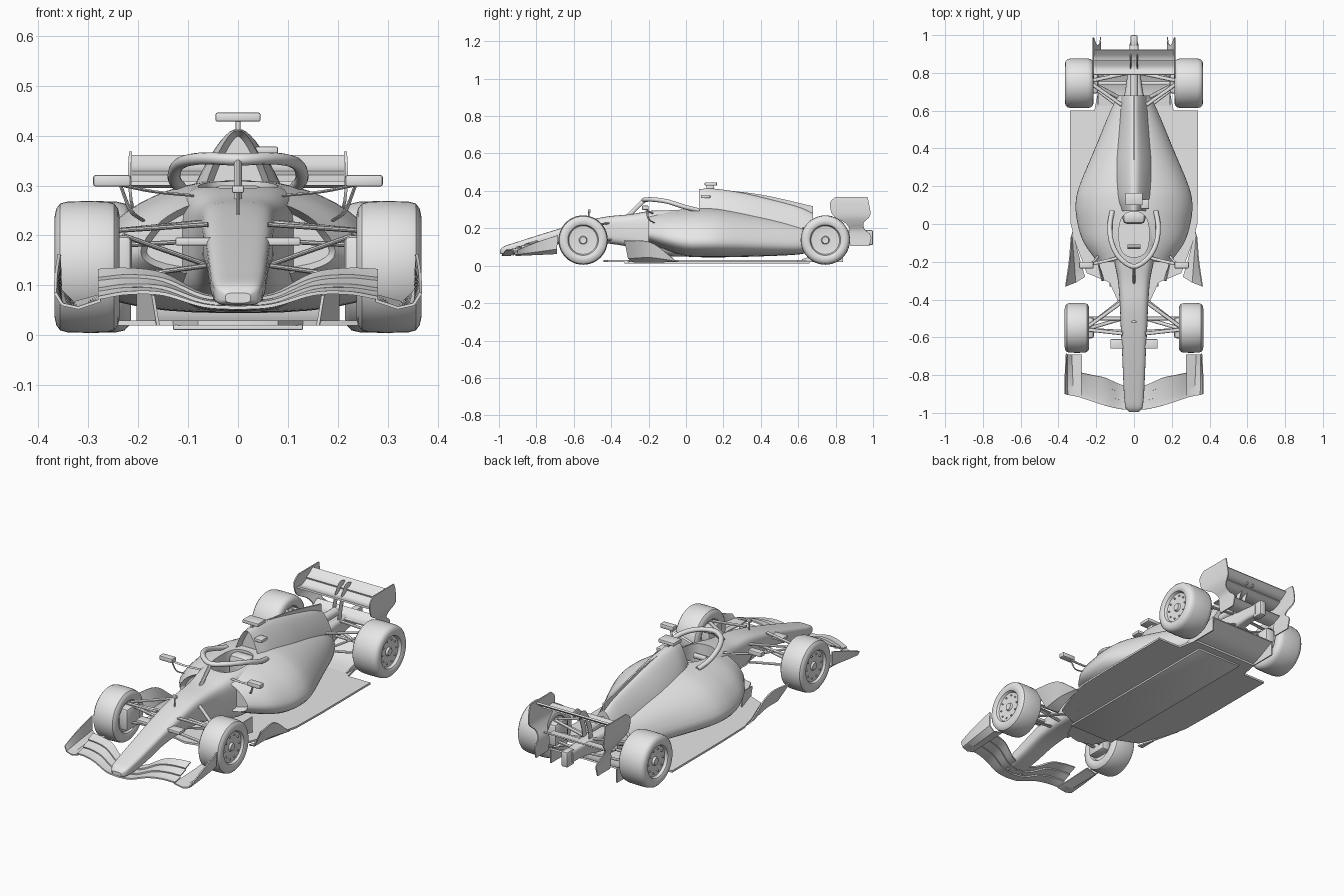
import bpy, bmesh, math
from mathutils import Vector

old = bpy.data.objects.get("Cube")
if old:
    bpy.data.objects.remove(old, do_unlink=True)

GREY = (0.8, 0.8, 0.8, 1)
paint = bpy.data.materials.new("light_grey")
paint.use_nodes = True
paint.diffuse_color = GREY
paint.node_tree.nodes["Principled BSDF"].inputs["Base Color"].default_value = GREY
parts = []


def smooth(pts, n=6):
    """Pass a smooth curve through tuples of any length."""
    p = [tuple(2 * a - b for a, b in zip(pts[0], pts[1]))] + list(pts)
    p.append(tuple(2 * a - b for a, b in zip(pts[-1], pts[-2])))
    out = []
    for a, b, c, d in zip(p, p[1:], p[2:], p[3:]):
        for k in range(n):
            t = k / n
            out.append(tuple(0.5 * (2 * q + (r - o) * t + (2 * o - 5 * q + 4 * r - s) * t * t
                                    + (3 * q - o - 3 * r + s) * t ** 3)
                             for o, q, r, s in zip(a, b, c, d)))
    return out + [tuple(pts[-1])]


def bake(ob):
    dg = bpy.context.evaluated_depsgraph_get()
    mesh = bpy.data.meshes.new_from_object(ob.evaluated_get(dg))
    ob.modifiers.clear()
    ob.data = mesh


def skin(name, rings, closed=True, thick=0, mirror=False, inlet=0):
    """Join rows of points into a solid loft or a thin sheet."""
    bm = bmesh.new()
    rows = [[bm.verts.new(p) for p in r] for r in rings]
    n = len(rows[0])
    for a, b in zip(rows, rows[1:]):
        for i in range(n if closed else n - 1):
            j = (i + 1) % n
            bm.faces.new((a[i], a[j], b[j], b[i]))
    if closed:
        front = bm.faces.new(rows[0])
        bm.faces.new(rows[-1])
    bmesh.ops.recalc_face_normals(bm, faces=bm.faces)
    if inlet:
        bmesh.ops.inset_region(bm, faces=[front], thickness=0.012)
        bmesh.ops.translate(bm, verts=front.verts, vec=(0, inlet, 0))
    if mirror:
        twin = bmesh.ops.duplicate(bm, geom=bm.verts[:] + bm.edges[:] + bm.faces[:])["geom"]
        for e in twin:
            if isinstance(e, bmesh.types.BMVert):
                e.co.x *= -1
        bmesh.ops.reverse_faces(bm, faces=[f for f in twin if isinstance(f, bmesh.types.BMFace)])
    mesh = bpy.data.meshes.new(name)
    bm.to_mesh(mesh)
    bm.free()
    mesh.materials.append(paint)
    ob = bpy.data.objects.new(name, mesh)
    bpy.context.collection.objects.link(ob)
    if thick:
        mod = ob.modifiers.new("thickness", "SOLIDIFY")
        mod.thickness, mod.offset = thick, 0
        bake(ob)
    parts.append(ob)
    return ob


def sheet(name, rows, thick=0.006, mirror=True, n=6):
    return skin(name, rows if n == 1 else [smooth(r, n) for r in rows], False, thick, mirror)


def section(y, hw, zb, zt, power=3, taper=0, count=40):
    """Rounded cross-section that can narrow towards the top."""
    ring = []
    for i in range(count):
        a = 2 * math.pi * i / count
        c, s = math.cos(a), math.sin(a)
        u = math.copysign(abs(s) ** (2 / power), s)
        x = math.copysign(abs(c) ** (2 / power), c) * hw * (1 - taper * (u + 1) / 2)
        ring.append((x, y, (zb + zt) / 2 + u * (zt - zb) / 2))
    return ring


def body(name, table, power, taper=0, inlet=0):
    return skin(name, [section(*r, power, taper) for r in smooth(table, 4)], inlet=inlet)


def tube(name, pts, rx, rz, mirror=True, n=1, sides=10):
    """Sweep an oval along a path."""
    path = [Vector(p) for p in (smooth(pts, n) if n > 1 else pts)]
    rings = []
    for i, p in enumerate(path):
        q = (path[min(i + 1, len(path) - 1)] - path[max(i - 1, 0)]).to_track_quat("Z", "Y")
        rings.append([p + q @ Vector((rx * math.cos(k * math.tau / sides),
                                      rz * math.sin(k * math.tau / sides), 0)) for k in range(sides)])
    return skin(name, rings, mirror=mirror)


def box(name, x, y, z, mirror=True):
    """Box with rounded edges, given as ranges."""
    ring = lambda h: [(x[0], y[0], h), (x[1], y[0], h), (x[1], y[1], h), (x[0], y[1], h)]
    ob = skin(name, [ring(z[0]), ring(z[1])], mirror=mirror)
    mod = ob.modifiers.new("round", "BEVEL")
    mod.width, mod.segments = 0.2 * min(z[1] - z[0], x[1] - x[0]), 2
    bake(ob)


# Nose and survival cell
chassis = body("nose_and_chassis", [
    (-.995, .025, .065, .085), (-.97, .045, .06, .105), (-.9, .053, .065, .128),
    (-.8, .058, .085, .16), (-.68, .063, .115, .197), (-.55, .07, .125, .235),
    (-.43, .075, .12, .262), (-.3, .085, .1, .275), (-.2, .105, .07, .292),
    (-.1, .122, .05, .302), (.1, .13, .05, .31)], 4)

# Sidepods that sweep in towards the tail
pods = body("sidepods", [
    (-.2, .235, .12, .275), (-.1, .32, .08, .295), (0, .36, .05, .305), (.1, .373, .045, .31),
    (.2, .35, .045, .305), (.4, .25, .05, .27), (.6, .15, .06, .225), (.68, .1, .08, .2)],
    2.5, .45, .03)

# Engine cover, airbox and fin
cover = body("engine_cover", [
    (.07, .1, .18, .41), (.15, .14, .15, .412), (.3, .15, .13, .39), (.45, .125, .13, .355),
    (.6, .1, .12, .315), (.68, .09, .12, .28)], 2.4, .68, .03)
sheet("engine_fin", [[(0, .12, .36), (0, .4, .3), (0, .68, .22)],
                     [(0, .12, .413), (0, .4, .38), (0, .68, .318)]], .008, False)

# Cockpit opening
hole = skin("cockpit_cutter", [section(-.055, .08, -.12, .12, 2.6) for k in range(2)])
for v in hole.data.vertices:
    v.co = (v.co.x, -.055 + v.co.z, .17 if v.index < 40 else .46)
bm = bmesh.new()
bm.from_mesh(hole.data)
bmesh.ops.recalc_face_normals(bm, faces=bm.faces)
bm.to_mesh(hole.data)
bm.free()
for ob in (chassis, pods, cover):
    mod = ob.modifiers.new("cockpit", "BOOLEAN")
    mod.operation, mod.object = "DIFFERENCE", hole
    bake(ob)
parts.remove(hole)
bpy.data.objects.remove(hole, do_unlink=True)
box("headrest", (-.06, .06), (.0, .075), (.17, .3), False)
tube("steering_wheel", [(-.035, -.12, .255), (.035, -.12, .255)], .012, .015, False)

# Halo
half = [(.115, .07, .295), (.128, -.01, .315), (.118, -.1, .343), (.075, -.18, .354)]
tube("halo_ring", half + [(0, -.225, .352)] + [(-x, y, z) for x, y, z in half[::-1]],
     .013, .012, False, 6, 12)
tube("halo_strut", [(0, -.22, .352), (0, -.255, .32), (0, -.31, .265)], .008, .012, False, 5)

# Mirrors and cameras
box("wing_mirror", (.215, .29), (-.235, -.2), (.298, .321))
tube("mirror_stalk", [(.09, -.18, .28), (.17, -.2, .288), (.24, -.215, .302)], .008, .003, n=4)
tube("mirror_brace", [(.235, -.21, .3), (.215, -.2, .25), (.19, -.17, .23)], .006, .003, n=4)
box("top_camera", (-.045, .045), (.1, .165), (.428, .446), False)
box("camera_post", (-.005, .005), (.11, .15), (.4, .432), False)
box("side_antenna", (.035, .08), (.08, .13), (.362, .378), False)
box("nose_camera", (.04, .125), (-.66, -.61), (.18, .196))
tube("nose_sensor", [(0, -.52, .23), (0, -.52, .295)], .003, .003, False)
box("nose_sensor_head", (-.012, .012), (-.525, -.51), (.285, .3), False)

# Floor, plank and diffuser
edge = [(0, -.44), (.08, -.42), (.13, -.31), (.25, -.26), (.31, -.1), (.335, 0), (.34, .2),
        (.34, .6), (.21, .6), (.19, .7)]
ring = edge + [(-x, y) for x, y in edge[:0:-1]]
skin("floor", [[(x, y, z) for x, y in ring] for z in (.02, .03)])
box("plank", (-.13, .13), (-.33, .66), (.011, .021), False)
sheet("diffuser", [[(x, .62, .025), (x, .72, .04), (x, .84, .095)] for x in (-.19, 0, .19)], .008, False)
sheet("diffuser_wall", [[(.19, .62, .02), (.19, .84, .02)], [(.19, .62, .035), (.19, .84, .1)]], n=1)
sheet("floor_strake", [[(.26, -.28, .02), (.29, -.18, .02), (.325, -.04, .022)],
                       [(.31, -.31, .04), (.32, -.19, .045), (.33, -.06, .027)],
                       [(.362, -.33, .135), (.342, -.19, .125), (.333, -.07, .04)]])
sheet("inner_fence", [[(.16, -.3, .02), (.2, -.17, .02)], [(.17, -.3, .08), (.2, -.17, .11)]], n=1)

# Front wing: three slotted elements
stations = smooth([(0, -.985, .055, -.87, .085), (.07, -.98, .06, -.85, .09),
                   (.15, -.962, .083, -.815, .13), (.22, -.94, .085, -.8, .14),
                   (.28, -.92, .075, -.788, .138)], 5)
for name, f0, f1 in (("main", 0, .38), ("middle", .36, .7), ("upper", .68, 1)):
    rows = []
    for x, y0, z0, y1, z1 in stations:
        row = []
        for k in range(6):
            f = f0 + (f1 - f0) * k / 5
            row.append((x, y0 + (y1 - y0) * f, z0 + (z1 - z0) * (f ** 1.3) - .008 * k / 5))
        rows.append(row)
    sheet("front_wing_" + name, rows, .007, n=1)
sheet("front_endplate", [[(.275, -.92, .07), (.275, -.8, .075), (.275, -.69, .08)],
                         [(.32, -.91, .055), (.325, -.8, .06), (.33, -.69, .065)],
                         [(.352, -.905, .062), (.355, -.8, .075), (.355, -.69, .09)],
                         [(.366, -.9, .085), (.364, -.8, .125), (.358, -.685, .163)]])
tube("front_wing_mount", [(.03, -.94, .085), (.045, -.92, .06)], .006, .01)

# Rear wing, beam wing and supports
for name, pts in (("main", [(.79, .305), (.83, .3), (.875, .32)]),
                  ("flap", [(.865, .325), (.89, .335), (.92, .358)])):
    sheet("rear_wing_" + name, [[(x, y, z) for y, z in pts] for x in (-.213, .213)], .009, False)
sheet("rear_endplate", [smooth([(x, y0, z), (x, y1, z)], 2) for x, y0, y1, z in smooth([
    (.215, .8, .97, .368), (.217, .77, .978, .335), (.214, .785, .985, .27), (.2, .85, .95, .23),
    (.182, .875, .955, .195), (.177, .87, .99, .16), (.177, .88, .98, .105)], 4)], n=1)
sheet("beam_wing", [[(x, .83, .185), (x, .87, .188), (x, .91, .21)] for x in (-.18, .18)], mirror=False)
tube("rear_wing_pylon", [(.018, .8, .15), (.018, .82, .26), (.018, .86, .34), (.018, .9, .335)],
     .004, .016, n=4)
body("gearbox", [(.64, .06, .08, .2), (.75, .04, .1, .2), (.88, .028, .12, .19), (.96, .022, .12, .185)], 4)
box("rear_light", (-.018, .018), (.94, 1.0), (.11, .19), False)
tube("exhaust", [(0, .66, .23), (0, .8, .232)], .022, .022, False, sides=16)

# Wheels: lathed tyre with dished cover, hub and bolts
dish = [(.8, .012), (.82, .018), (.68, .022), (.66, .035), (.74, .076), (.92, .082), (.97, .09),
        (1, .102), (.95, .117), (.83, .127), (.6, .131), (0, .132)]
for name, y, x, h in (("front", -.55, .302, .065), ("rear", .745, .29, .076)):
    profile = dish + [(-a, r) for a, r in dish[-2::-1]]
    skin(name + "_wheels", [[(x + a * h, y + r * math.cos(k * math.tau / 48),
                              .137 + r * math.sin(k * math.tau / 48)) for k in range(48)]
                            for a, r in profile], mirror=True)
    for k in range(10):
        c, s = math.cos(k * math.tau / 10), math.sin(k * math.tau / 10)
        p = (y + .06 * c, .137 + .06 * s)
        tube(name + "_wheel_bolt", [(x + .65 * h, *p), (x + .8 * h, *p)], .004, .004, sides=6)
    box(name + "_brake_duct", (x - h - .025, x - .4 * h), (y - .055, y + .055), (.085, .2))

# Suspension arms
arms = {
    "front_upper_arm": [((.06, -.41, .228), (.24, -.54, .21)), ((.06, -.58, .222), (.24, -.56, .21))],
    "front_lower_arm": [((.06, -.4, .14), (.24, -.54, .115)), ((.06, -.57, .14), (.24, -.56, .115))],
    "front_push_rod": [((.06, -.5, .14), (.23, -.55, .2))],
    "front_track_rod": [((.06, -.5, .19), (.24, -.5, .18))],
    "rear_upper_arm": [((.05, .62, .2), (.22, .74, .205)), ((.03, .8, .19), (.22, .76, .205))],
    "rear_lower_arm": [((.05, .6, .12), (.22, .73, .1)), ((.03, .82, .12), (.22, .76, .1))],
    "rear_pull_rod": [((.06, .66, .11), (.21, .74, .19))],
    "drive_shaft": [((.03, .745, .137), (.23, .745, .137))],
}
for name, ends in arms.items():
    for a, b in ends:
        tube(name, [a, b], .01, .005)

# Smooth shading with crisp edges
bpy.ops.object.select_all(action="DESELECT")
for ob in parts:
    ob.select_set(True)
bpy.context.view_layer.objects.active = parts[0]
bpy.ops.object.shade_smooth_by_angle(angle=math.radians(35))
